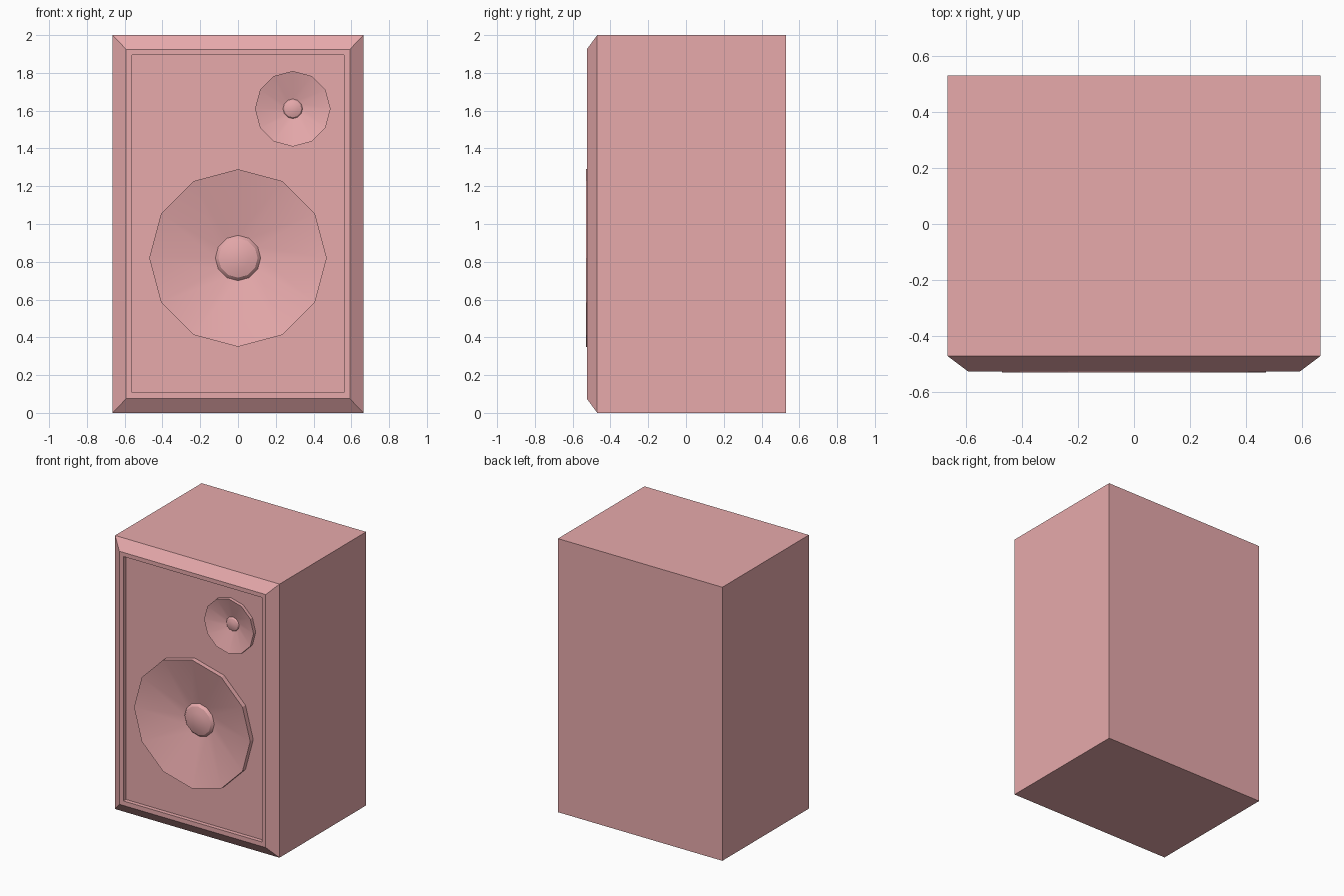
import bpy, bmesh, math

if "Cube" in bpy.data.objects:
    bpy.data.objects.remove(bpy.data.objects["Cube"])

red = bpy.data.materials.new("red_finish")
red.diffuse_color = (0.8, 0.4, 0.41, 1)
red.use_nodes = True
red.node_tree.nodes["Principled BSDF"].inputs["Base Color"].default_value = red.diffuse_color

SIDES = 12
BAFFLE_Y = -0.495
WOOFER = dict(cx=0.0, cz=0.82, r=0.47, front=-0.53, cap_r=0.12, depth=0.085, dome=0.035)
TWEETER = dict(cx=0.29, cz=1.61, r=0.20, front=-0.52, cap_r=0.052, depth=0.045, dome=0.018)


def rect(bm, x, z0, z1, y):
    return [bm.verts.new(p) for p in ((-x, y, z0), (x, y, z0), (x, y, z1), (-x, y, z1))]


def ring(bm, cx, cz, r, y):
    steps = [2 * math.pi * i / SIDES for i in range(SIDES)]
    return [bm.verts.new((cx + r * math.cos(a), y, cz + r * math.sin(a))) for a in steps]


def bridge(bm, a, b):
    n = len(a)
    for i in range(n):
        j = (i + 1) % n
        bm.faces.new((a[i], a[j], b[j], b[i]))


def finish(bm, name):
    mesh = bpy.data.meshes.new(name)
    bm.to_mesh(mesh)
    bm.free()
    mesh.materials.append(red)
    ob = bpy.data.objects.new(name, mesh)
    bpy.context.collection.objects.link(ob)
    return ob


# Cabinet: box, bevelled front frame, inner lip and recessed baffle with driver holes
bm = bmesh.new()
loops = [rect(bm, 0.665, 0, 2, 0.53), rect(bm, 0.665, 0, 2, -0.47),
         rect(bm, 0.592, 0.075, 1.925, -0.525), rect(bm, 0.56, 0.108, 1.895, -0.525),
         rect(bm, 0.56, 0.108, 1.895, BAFFLE_Y)]
bm.faces.new(loops[0][::-1])
for a, b in zip(loops, loops[1:]):
    bridge(bm, a, b)
edges = []
holes = [ring(bm, d["cx"], d["cz"], d["r"], BAFFLE_Y) for d in (WOOFER, TWEETER)]
for lp in [loops[-1]] + holes:
    for i, v in enumerate(lp):
        w = lp[(i + 1) % len(lp)]
        edges.append(bm.edges.get((v, w)) or bm.edges.new((v, w)))
fill = bmesh.ops.triangle_fill(bm, use_beauty=True, edges=edges, normal=(0, -1, 0))
for f in fill["geom"]:
    if isinstance(f, bmesh.types.BMFace):
        f.normal_update()
        if f.normal.y > 0:
            f.normal_flip()
finish(bm, "cabinet")


# Drivers: raised rim, sunken cone and domed dust cap
def driver(name, cx, cz, r, front, cap_r, depth, dome):
    bm = bmesh.new()
    base = front + depth
    profile = [(r, BAFFLE_Y), (r, front), (cap_r, base)]
    for t in (30, 60):
        a = math.radians(t)
        profile.append((cap_r * math.cos(a), base - dome * math.sin(a)))
    rings = [ring(bm, cx, cz, pr, py) for pr, py in profile]
    for a, b in zip(rings, rings[1:]):
        bridge(bm, a, b)
    tip = bm.verts.new((cx, base - dome, cz))
    last = rings[-1]
    for i in range(SIDES):
        bm.faces.new((last[i], last[(i + 1) % SIDES], tip))
    ob = finish(bm, name)
    bpy.ops.object.select_all(action='DESELECT')
    ob.select_set(True)
    bpy.context.view_layer.objects.active = ob
    bpy.ops.object.shade_smooth_by_angle(angle=math.radians(28))


driver("woofer", **WOOFER)
driver("tweeter", **TWEETER)
